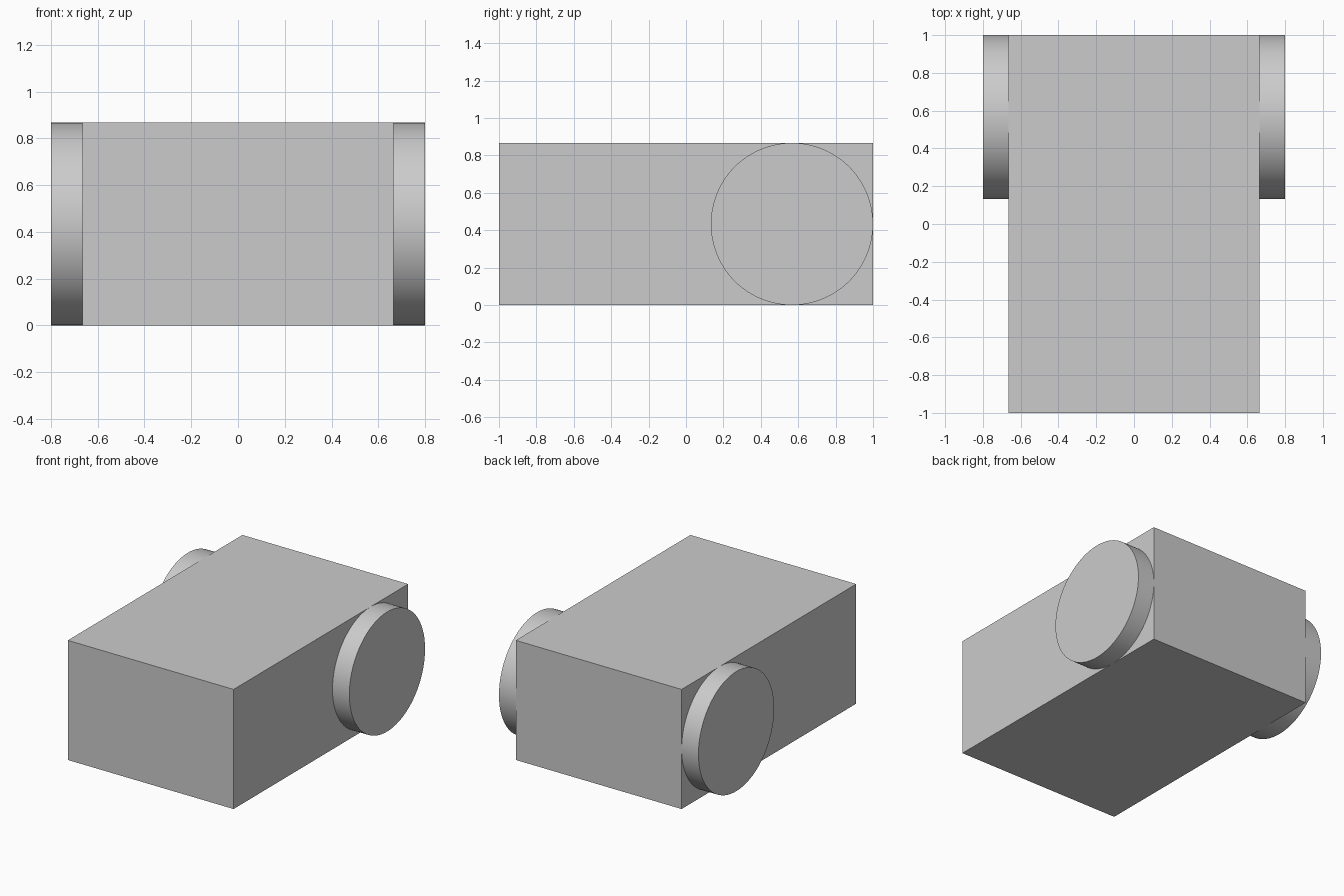
import bpy
from math import pi

if "Cube" in bpy.data.objects:
    bpy.data.objects.remove(bpy.data.objects["Cube"])

HALF_W, HEIGHT, OUTER = 0.665, 0.867, 0.80
RADIUS = HEIGHT / 2

# Main block
bpy.ops.mesh.primitive_cube_add(size=1, location=(0, 0, HEIGHT / 2))
body = bpy.context.object
body.name = "body"
body.scale = (2 * HALF_W, 2, HEIGHT)
bpy.ops.object.transform_apply(location=False, rotation=False, scale=True)


# Round side discs, flush with the back, top and bottom of the block
def side_disc(name, side):
    bpy.ops.mesh.primitive_cylinder_add(
        vertices=128, radius=RADIUS, depth=OUTER - HALF_W,
        location=(side * (OUTER + HALF_W) / 2, 1 - RADIUS, RADIUS),
        rotation=(0, pi / 2, 0))
    bpy.context.object.name = name
    bpy.ops.object.shade_smooth_by_angle()


for name, side in (("left_disc", -1), ("right_disc", 1)):
    side_disc(name, side)
